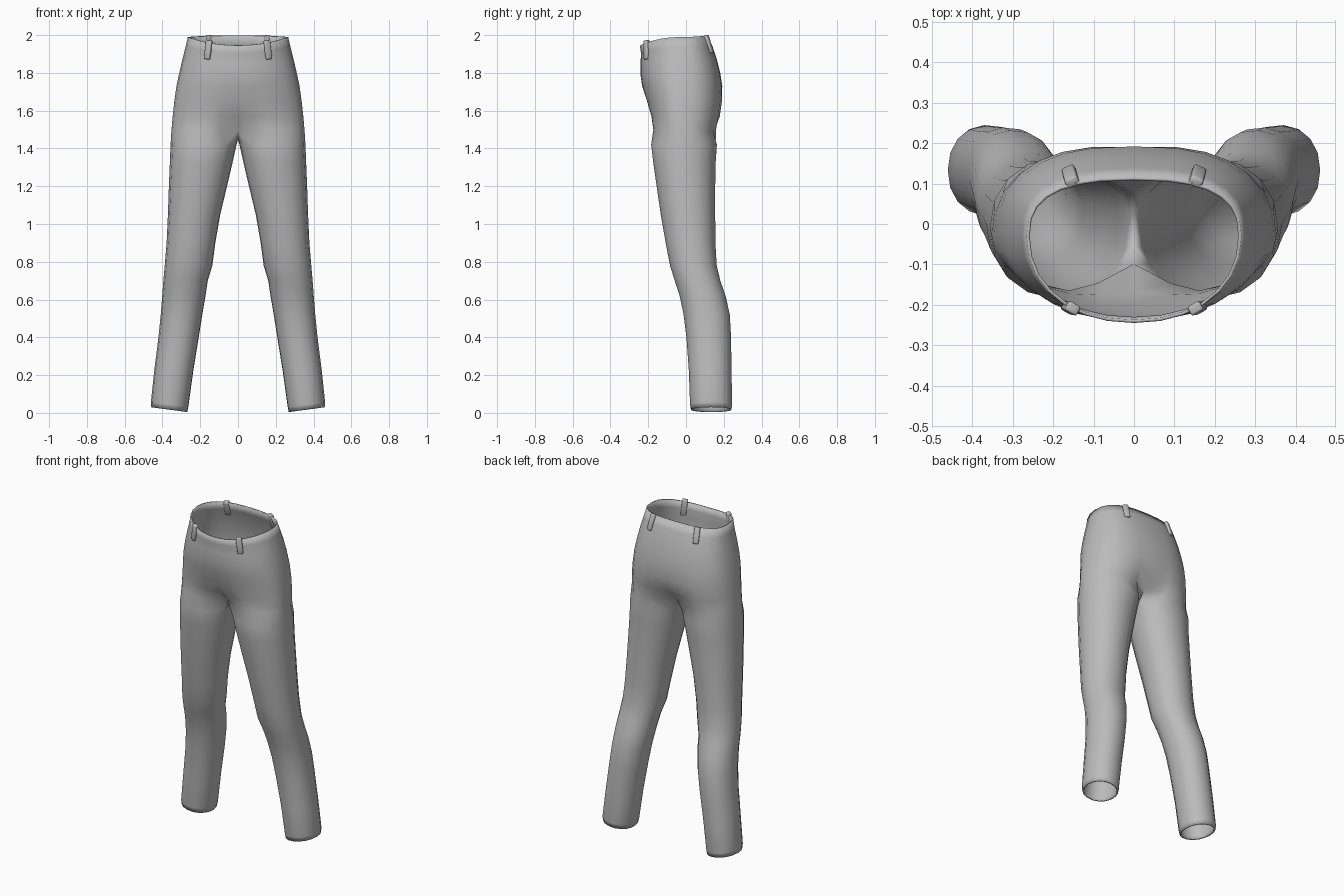
import bpy
import bmesh
from math import sin, cos, pi, radians, exp
from mathutils import Matrix, Vector

cube = bpy.data.objects.get("Cube")
if cube:
    bpy.data.objects.remove(cube, do_unlink=True)

# Single cloth colour
cloth = bpy.data.materials.new("grey_cloth")
cloth.use_nodes = True
GREY = (0.5, 0.5, 0.5, 1)
cloth.diffuse_color = GREY
cloth.node_tree.nodes["Principled BSDF"].inputs["Base Color"].default_value = GREY

ARC = 14      # segments from centre front round the side to centre back
INNER = 4     # segments under the crotch

# Hip rows: height, half width, front y, back y, front dip, centre dent
HIPS = [
    (1.99, 0.266, -0.245, 0.115, 0.045, 0),
    (1.94, 0.277, -0.238, 0.138, 0.035, 0),
    (1.87, 0.295, -0.241, 0.163, 0.02, 0),
    (1.80, 0.311, -0.241, 0.181, 0.01, 0),
    (1.73, 0.326, -0.232, 0.192, 0, 0),
    (1.65, 0.337, -0.212, 0.196, 0, 0.006),
    (1.57, 0.346, -0.197, 0.189, 0, 0.025),
    (1.50, 0.352, -0.191, 0.176, 0, 0.085),
]
# Leg rows: height, inner x, outer x, front y, back y
LEGS = [
    (1.42, 0.008, 0.357, -0.185, 0.164),
    (1.32, 0.030, 0.361, -0.173, 0.157),
    (1.20, 0.058, 0.366, -0.156, 0.155),
    (1.05, 0.094, 0.371, -0.134, 0.155),
    (0.90, 0.120, 0.378, -0.108, 0.156),
    (0.78, 0.136, 0.388, -0.085, 0.163),
    (0.70, 0.160, 0.395, -0.060, 0.182),
    (0.62, 0.172, 0.401, -0.034, 0.210),
    (0.52, 0.189, 0.409, -0.013, 0.232),
    (0.40, 0.208, 0.421, 0.002, 0.239),
    (0.22, 0.237, 0.444, 0.015, 0.241),
    (0.045, 0.263, 0.461, 0.021, 0.245),
    (0.017, 0.269, 0.459, 0.026, 0.241),
]


def rounded(v, n):
    """Signed power that squares off an ellipse."""
    return (1 if v >= 0 else -1) * abs(v) ** (2 / n)


def hip_row(bm, row):
    z, w, front, back, dip, dent = row
    cy = -0.03
    verts = []
    for i in range(ARC + 1):
        t = -pi / 2 + pi * i / ARC
        s, n = sin(t), (2.15 if t < 0 else 2.6)
        x = 0 if i in (0, ARC) else w * rounded(cos(t), n)
        y = cy + (cy - front if s < 0 else back - cy) * rounded(s, n)
        y -= (1 if s > 0 else -1) * dent * exp(-(x / 0.09) ** 2)
        verts.append(bm.verts.new((x, y, z + (-dip if s < 0 else dip * 0.2) * s * s)))
    return verts


def leg_row(bm, row, tilt):
    z, inner, outer, front, back = row
    cx, cy = (inner + outer) / 2, (front + back) / 2
    spread = radians(150)
    angles = [-spread + 2 * spread * i / ARC for i in range(ARC + 1)]
    angles += [spread + (2 * pi - 2 * spread) * k / INNER for k in range(1, INNER)]
    return [bm.verts.new((cx + (outer - inner) / 2 * rounded(cos(a), 2.15),
                          cy + (back - front) / 2 * rounded(sin(a), 2.15),
                          z + tilt * cos(a))) for a in angles]


def bridge(bm, upper, lower, closed):
    count = len(upper)
    for i in range(count if closed else count - 1):
        j = (i + 1) % count
        bm.faces.new((upper[i], lower[i], lower[j], upper[j]))


def finish(name, bm):
    mesh = bpy.data.meshes.new(name)
    bm.to_mesh(mesh)
    bm.free()
    mesh.materials.append(cloth)
    for p in mesh.polygons:
        p.use_smooth = True
    obj = bpy.data.objects.new(name, mesh)
    bpy.context.collection.objects.link(obj)
    return obj


# Trousers: one side lofted from waist to hem, then mirrored
bm = bmesh.new()
rows = [hip_row(bm, r) for r in HIPS]
for a, b in zip(rows, rows[1:]):
    bridge(bm, a, b, False)

# Crotch saddle joins centre back to centre front
ring = list(rows[-1])
start, end = ring[-1].co, ring[0].co
for k in range(1, INNER):
    p = start.lerp(end, k / INNER)
    ring.append(bm.verts.new((0, p.y, p.z - 0.055 * sin(pi * k / INNER))))

for r in LEGS:
    lower = leg_row(bm, r, 0.013 if r[0] < 0.1 else 0)
    bridge(bm, ring, lower, True)
    ring = lower

trousers = finish("trousers", bm)
mirror = trousers.modifiers.new("mirror", 'MIRROR')
mirror.merge_threshold = 0.0005
shell = trousers.modifiers.new("cloth_thickness", 'SOLIDIFY')
shell.thickness = 0.008
shell.offset = -1


# Belt loops: bevelled straps lying along the waistband
def belt_loop(name, top, bottom, outward):
    top, bottom = Vector(top), Vector(bottom)
    up = (top - bottom).normalized()
    side = Vector(outward).cross(up).normalized()
    out = up.cross(side)
    frame = Matrix((side, out, up)).transposed().to_4x4()
    frame.translation = (top + bottom) / 2
    bm = bmesh.new()
    size = Matrix.Diagonal((0.034, 0.026, (top - bottom).length, 1))
    bmesh.ops.create_cube(bm, size=1, matrix=frame @ size)
    bmesh.ops.bevel(bm, geom=bm.edges[:], offset=0.006, segments=2,
                    profile=0.5, affect='EDGES')
    finish(name, bm)


for label, s in (("left", 1), ("right", -1)):
    belt_loop("front_belt_loop_" + label, (s * 0.151, -0.209, 1.972),
              (s * 0.163, -0.207, 1.872), (s * 0.5, -0.86, 0))
    belt_loop("back_belt_loop_" + label, (s * 0.153, 0.103, 1.998),
              (s * 0.161, 0.133, 1.905), (s * 0.4, 0.9, 0))
